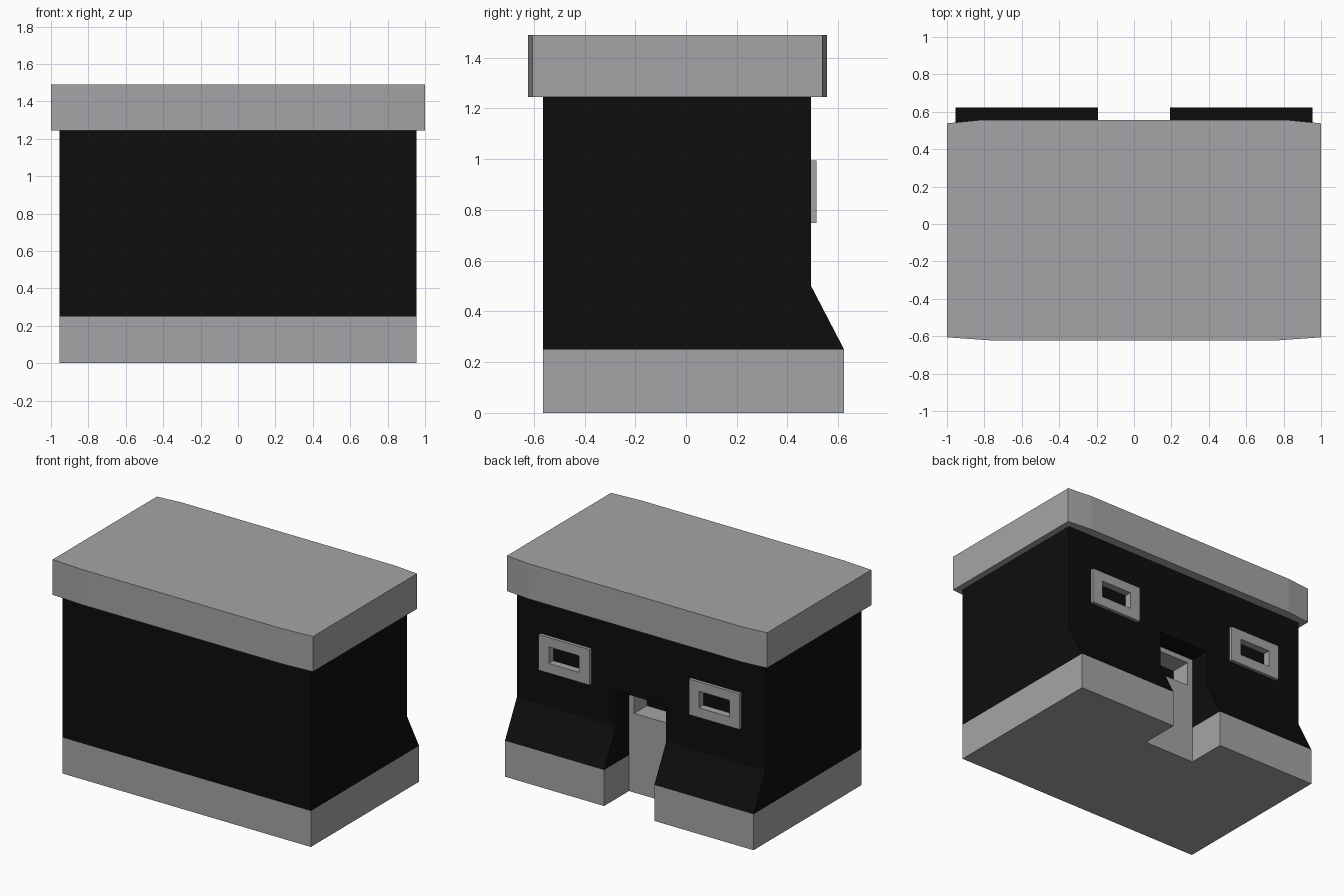
import bpy, bmesh

if "Cube" in bpy.data.objects:
    bpy.data.objects.remove(bpy.data.objects["Cube"])


def material(name, rgb):
    m = bpy.data.materials.new(name)
    m.diffuse_color = (*rgb, 1)
    m.use_nodes = True
    m.node_tree.nodes["Principled BSDF"].inputs["Base Color"].default_value = m.diffuse_color
    return m


GREY = material("concrete_grey", (0.37, 0.375, 0.38))
BLACK = material("wall_black", (0.004, 0.004, 0.004))


def prism(name, pts, axis, lo, hi, mat):
    """Extrude a closed outline along x (points are y,z) or z (points are x,y)."""
    bm = bmesh.new()

    def place(p, t):
        return (t, p[0], p[1]) if axis == 'x' else (p[0], p[1], t)
    a = [bm.verts.new(place(p, lo)) for p in pts]
    b = [bm.verts.new(place(p, hi)) for p in pts]
    bm.faces.new(a[::-1])
    bm.faces.new(b)
    n = len(pts)
    for i in range(n):
        j = (i + 1) % n
        bm.faces.new((a[i], a[j], b[j], b[i]))
    bmesh.ops.recalc_face_normals(bm, faces=bm.faces)
    me = bpy.data.meshes.new(name)
    bm.to_mesh(me)
    bm.free()
    ob = bpy.data.objects.new(name, me)
    bpy.context.collection.objects.link(ob)
    me.materials.append(mat)
    return ob


def box(name, x0, x1, y0, y1, z0, z1, mat):
    return prism(name, [(x0, y0), (x1, y0), (x1, y1), (x0, y1)], 'z', z0, z1, mat)


def cut(ob, cutter):
    mod = ob.modifiers.new("cut", 'BOOLEAN')
    mod.operation = 'DIFFERENCE'
    mod.solver = 'EXACT'
    mod.object = cutter
    bpy.context.view_layer.objects.active = ob
    bpy.ops.object.modifier_apply(modifier=mod.name)
    bpy.data.objects.remove(cutter)


# Main walls with sloped buttress at the back
BACK = 0.493
walls = prism("walls", [(-0.564, 0), (0.623, 0), (0.623, 0.25), (BACK, 0.5),
                        (BACK, 1.245), (-0.564, 1.245)], 'x', -0.955, 0.955, GREY)

# Door niche, door hatch and window recesses
cut(walls, box("niche_cutter", -0.193, 0.193, 0.35, 0.8, -0.1, 0.75, GREY))
cut(walls, box("hatch_cutter", -0.153, 0.153, 0.21, 0.40, 0.55, 0.715, GREY))
for s in (-1, 1):
    cx = s * 0.577
    cut(walls, box("window_cutter", cx - 0.117, cx + 0.117, 0.465, 0.6, 0.815, 0.93, GREY))

# Colour walls: grey plinth, door and recess linings, black elsewhere
me = walls.data
me.materials.clear()
me.materials.append(BLACK)
me.materials.append(GREY)
bm = bmesh.new()
bm.from_mesh(me)
bmesh.ops.bisect_plane(bm, geom=bm.verts[:] + bm.edges[:] + bm.faces[:],
                       plane_co=(0, 0, 0.25), plane_no=(0, 0, 1))
for f in bm.faces:
    c = f.calc_center_bounds()
    ax = abs(c.x)
    plinth = c.z < 0.249
    door = ax < 0.192 and abs(c.y - 0.35) < 0.002
    hatch = ax < 0.16 and 0.22 < c.y < 0.34 and 0.5 < c.z < 0.74
    window = 0.4 < ax < 0.75 and 0.467 < c.y < 0.491 and 0.8 < c.z < 0.95
    f.material_index = 1 if plinth or door or hatch or window else 0
bm.to_mesh(me)
bm.free()

# Raised window frames, four bars joined as a ring
for side, s in (("left", -1), ("right", 1)):
    cx = s * 0.577
    frame = box("window_frame_" + side, cx - 0.195, cx + 0.195, BACK, 0.515, 0.748, 0.995, GREY)
    cut(frame, box("frame_cutter", cx - 0.117, cx + 0.117, 0.4, 0.6, 0.815, 0.93, GREY))

# Roof slab with slightly tapered corners
prism("roof_slab", [(-1, -0.606), (-0.77, -0.622), (0.77, -0.622), (1, -0.606),
                    (1, 0.538), (0.82, 0.556), (-0.82, 0.556), (-1, 0.538)],
      'z', 1.245, 1.49, GREY)
